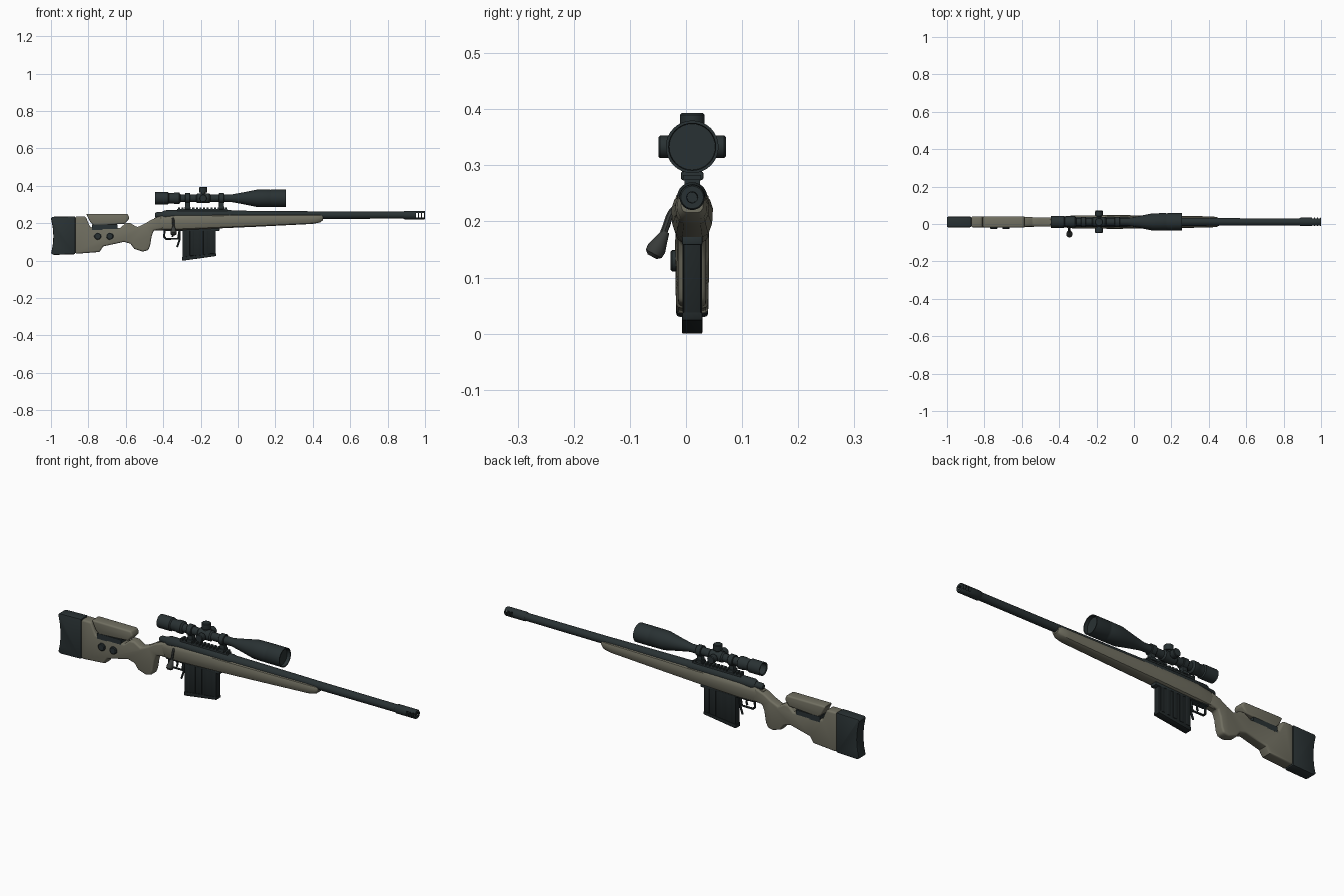
import bpy, bmesh, math
from mathutils import Vector

cube = bpy.data.objects.get("Cube")
if cube:
    bpy.data.objects.remove(cube)

MID = 0.011      # y of the symmetry plane
BORE = 0.243     # height of the barrel axis
SIGHT = 0.333    # height of the scope axis
parts = []


def material(name, rgb):
    m = bpy.data.materials.new(name)
    m.use_nodes = True
    m.diffuse_color = (*rgb, 1)
    bsdf = m.node_tree.nodes["Principled BSDF"]
    bsdf.inputs["Base Color"].default_value = (*rgb, 1)
    bsdf.inputs["Roughness"].default_value = 0.7
    return m


tan = material("olive tan", (0.165, 0.16, 0.12))
dark = material("gunmetal", (0.022, 0.031, 0.033))
black = material("magazine black", (0.014, 0.019, 0.02))
steel = material("bolt steel", (0.04, 0.044, 0.042))


def add(name, data, mat, loc=(0, 0, 0)):
    data.materials.append(mat)
    ob = bpy.data.objects.new(name, data)
    ob.location = loc
    bpy.context.scene.collection.objects.link(ob)
    parts.append(ob)
    return ob


def finish(name, bm, mat, loc=(0, 0, 0), bevel=0, segments=2):
    bmesh.ops.recalc_face_normals(bm, faces=bm.faces)
    me = bpy.data.meshes.new(name)
    bm.to_mesh(me)
    bm.free()
    ob = add(name, me, mat, loc)
    if bevel:
        mod = ob.modifiers.new("rounding", 'BEVEL')
        mod.width, mod.segments = bevel, segments
        mod.limit_method, mod.angle_limit = 'ANGLE', math.radians(55)
    return ob


def skin(name, rings, mat, loc=(0, 0, 0)):
    """Join closed rings of points and cap both ends."""
    bm = bmesh.new()
    rows = [[bm.verts.new(p) for p in ring] for ring in rings]
    n = len(rows[0])
    for a, b in zip(rows, rows[1:]):
        for i in range(n):
            j = (i + 1) % n
            bm.faces.new((a[i], a[j], b[j], b[i]))
    bm.faces.new(rows[0])
    bm.faces.new(rows[-1])
    return finish(name, bm, mat, loc)


def lathe(name, profile, mat, loc, axis='X', sides=32):
    """Turn (distance, radius) pairs round an axis."""
    rings = []
    for d, r in profile:
        ring = []
        for i in range(sides):
            a = math.tau * i / sides
            c, s = r * math.cos(a), r * math.sin(a)
            ring.append({'X': (d, c, s), 'Y': (c, d, s), 'Z': (c, s, d)}[axis])
        rings.append(ring)
    return skin(name, rings, mat, loc)


def slab(name, outline, width, mat, bevel=0, segments=2):
    """Extrude an (x, z) outline across y; width is a half width or a rule of x."""
    half = width if callable(width) else lambda x: width
    bm = bmesh.new()
    sides = [[bm.verts.new((x, MID + s * half(x), z)) for x, z in outline] for s in (-1, 1)]
    for side in sides:
        bm.faces.new(side)
    n = len(outline)
    for i in range(n):
        j = (i + 1) % n
        bm.faces.new((sides[0][i], sides[0][j], sides[1][j], sides[1][i]))
    return finish(name, bm, mat, bevel=bevel, segments=segments)


def box(name, x0, x1, z0, z1, half, mat, bevel=0):
    return slab(name, [(x0, z0), (x1, z0), (x1, z1), (x0, z1)], half, mat, bevel)


def rod(name, points, radius, mat, smooth=False):
    cu = bpy.data.curves.new(name, 'CURVE')
    cu.dimensions, cu.bevel_depth, cu.bevel_resolution = '3D', radius, 2
    cu.use_fill_caps = True
    sp = cu.splines.new('BEZIER' if smooth else 'POLY')
    pts = sp.bezier_points if smooth else sp.points
    pts.add(len(points) - 1)
    for p, co in zip(pts, points):
        if smooth:
            p.co = co
            p.handle_left_type = p.handle_right_type = 'AUTO'
        else:
            p.co = (*co, 1)
    return add(name, cu, mat)


# Fore-end: lofted from sections of x, top, bottom, half width
half_shape = [(.55, 1), (.85, .9), (1, .68), (.96, .32), (.78, .08), (.5, 0)]
shape = half_shape + [(-u, v) for u, v in reversed(half_shape)]
sections = [(-.45, .226, .162, .021), (-.41, .24, .162, .026), (-.33, .247, .162, .034),
            (-.1, .247, .172, .037), (.1, .247, .181, .034), (.4, .247, .196, .03),
            (.44, .246, .204, .027), (.455, .241, .216, .02)]
skin("fore_stock", [[(x, MID + u * w, b + v * (t - b)) for u, v in shape]
                    for x, t, b, w in sections], tan)

# Butt stock with grip
butt = [(-.87, .236), (-.815, .236), (-.79, .178), (-.63, .175), (-.6, .2), (-.575, .2),
        (-.54, .178), (-.5, .196), (-.46, .22), (-.41, .237), (-.4, .17), (-.45, .162),
        (-.462, .13), (-.47, .08), (-.48, .055), (-.51, .048), (-.555, .063), (-.575, .09),
        (-.61, .1), (-.72, .076), (-.74, .046), (-.87, .036)]
slab("butt_stock", butt, lambda x: .029 if x < -.62 else .025, tan, .009, 3)
pad = [(-.87, .237), (-.995, .234), (-1, .225), (-.991, .18), (-.987, .13), (-.991, .08),
       (-1, .037), (-.985, .03), (-.87, .034)]
slab("butt_pad", pad, .0285, dark, .006)

# Adjustable cheek rest and its knobs
cheek = [(-.812, .25), (-.59, .25), (-.58, .226), (-.605, .197), (-.77, .186), (-.79, .205)]
slab("cheek_rest", cheek, .0295, tan, .008, 3)
box("cheek_rest_support", -.78, -.645, .164, .192, .0296, dark)
for i, x in enumerate((-.75, -.685)):
    lathe(f"cheek_knob_{i + 1}", [(-.028, .015), (-.025, .019), (0, .019)], dark,
          (x, 0, .13), 'Y', 20)

# Barrel and receiver
lathe("barrel", [(-.06, .024), (.1, .023), (.45, .02), (.9, .019)], dark, (0, MID, BORE))
lathe("receiver", [(-.405, .018), (-.39, .026), (-.04, .027), (-.02, .023)], dark, (0, MID, BORE))
lathe("bolt_shroud", [(-.445, .01), (-.435, .016), (-.38, .018)], dark, (0, MID, BORE), sides=24)

# Muzzle brake with side ports cut through
brake = lathe("muzzle_brake", [(.885, .019), (.89, .0225), (.996, .0225), (1, .02),
                               (1, .01), (.935, .009)], dark, (0, MID, BORE))
for i in range(3):
    x = .953 + i * .016
    cutter = box("port_cutter", x, x + .01, BORE - .012, BORE + .012, .05, dark)
    cutter.hide_render = True
    mod = brake.modifiers.new("port", 'BOOLEAN')
    mod.operation, mod.object, mod.solver = 'DIFFERENCE', cutter, 'EXACT'
    bpy.context.view_layer.objects.active = brake
    bpy.ops.object.modifier_apply(modifier=mod.name)
    parts.remove(cutter)
    bpy.data.objects.remove(cutter)

# Scope rail with teeth
box("scope_rail", -.325, -.055, .262, .275, .014, dark)
for i in range(14):
    x = -.322 + i * .0193
    box(f"rail_tooth_{i + 1}", x, x + .011, .273, .283, .016, dark)

# Scope body and rings
scope = [(-.41, .026), (-.44, .027), (-.443, .033), (-.375, .033), (-.37, .028), (-.345, .028),
         (-.34, .031), (-.315, .031), (-.308, .021), (-.225, .02), (-.218, .026), (-.155, .026),
         (-.148, .02), (-.035, .02), (.03, .032), (.1, .046), (.17, .047), (.175, .0455),
         (.18, .047), (.257, .047), (.257, .042), (.24, .041)]
lathe("scope_body", scope, dark, (0, MID, SIGHT))
for i, x in enumerate((-.27, -.09)):
    lathe(f"scope_ring_{i + 1}", [(-.014, .025), (-.012, .027), (.012, .027), (.014, .025)],
          dark, (x, MID, SIGHT), sides=24)
    box(f"ring_base_{i + 1}", x - .013, x + .013, .272, .318, .013, dark, .002)
    box(f"ring_clamp_{i + 1}", x - .015, x + .015, .274, .289, .02, dark, .003)

# Turrets: one on top, one each side
turret = [(.015, .013), (.03, .013), (.031, .021), (.036, .022), (.057, .022), (.06, .019)]
top_turret = lathe("top_turret", turret, dark, (-.187, MID, SIGHT), 'Z', 24)
for side, s in (("left", 1), ("right", -1)):
    lathe(f"{side}_turret", [(s * d, r * .92) for d, r in turret], dark,
          (-.187, MID, SIGHT), 'Y', 24)

# Bolt handle
rod("bolt_handle", [(-.35, -.005, .232), (-.347, -.024, .218), (-.345, -.036, .19),
                    (-.345, -.044, .168)], .0065, steel, True)
knob = lathe("bolt_knob", [(0, .007), (-.018, .012), (-.034, .017), (-.045, .016), (-.051, .009)],
             steel, (-.345, -.036, .182), 'Z', 20)
knob.rotation_euler.x = -.5

# Magazine with ribbed sides
slab("magazine", [(-.298, .175), (-.298, .014), (-.12, .032), (-.12, .175)], .0155, black, .002)
slab("magazine_floor", [(-.3, .018), (-.3, 0), (-.29, 0), (-.118, .024), (-.118, .038)],
     .018, black, .002)
for i in range(5):
    x = -.294 + i * .036
    box(f"magazine_rib_{i + 1}", x, x + .022, .022 + i * .0036, .17, .0175, black, .001)

# Trigger group
box("bottom_plate", -.4, -.1, .158, .176, .018, dark, .003)
rod("trigger_guard", [(x, MID, z) for x, z in
                      ((-.392, .165), (-.396, .128), (-.385, .116), (-.322, .116), (-.312, .165))],
    .0055, dark)
rod("trigger", [(-.358, MID, .165), (-.348, MID, .143), (-.352, MID, .126)], .005, dark, True)
rod("magazine_release", [(-.312, MID, .16), (-.313, MID, .11), (-.326, MID, .072)], .005, dark)

# Apply modifiers and shade smooth with sharp edges kept
bpy.ops.object.select_all(action='DESELECT')
for ob in parts:
    ob.select_set(True)
bpy.context.view_layer.objects.active = parts[0]
bpy.ops.object.convert(target='MESH')
bpy.ops.object.shade_smooth_by_angle(angle=math.radians(35))
